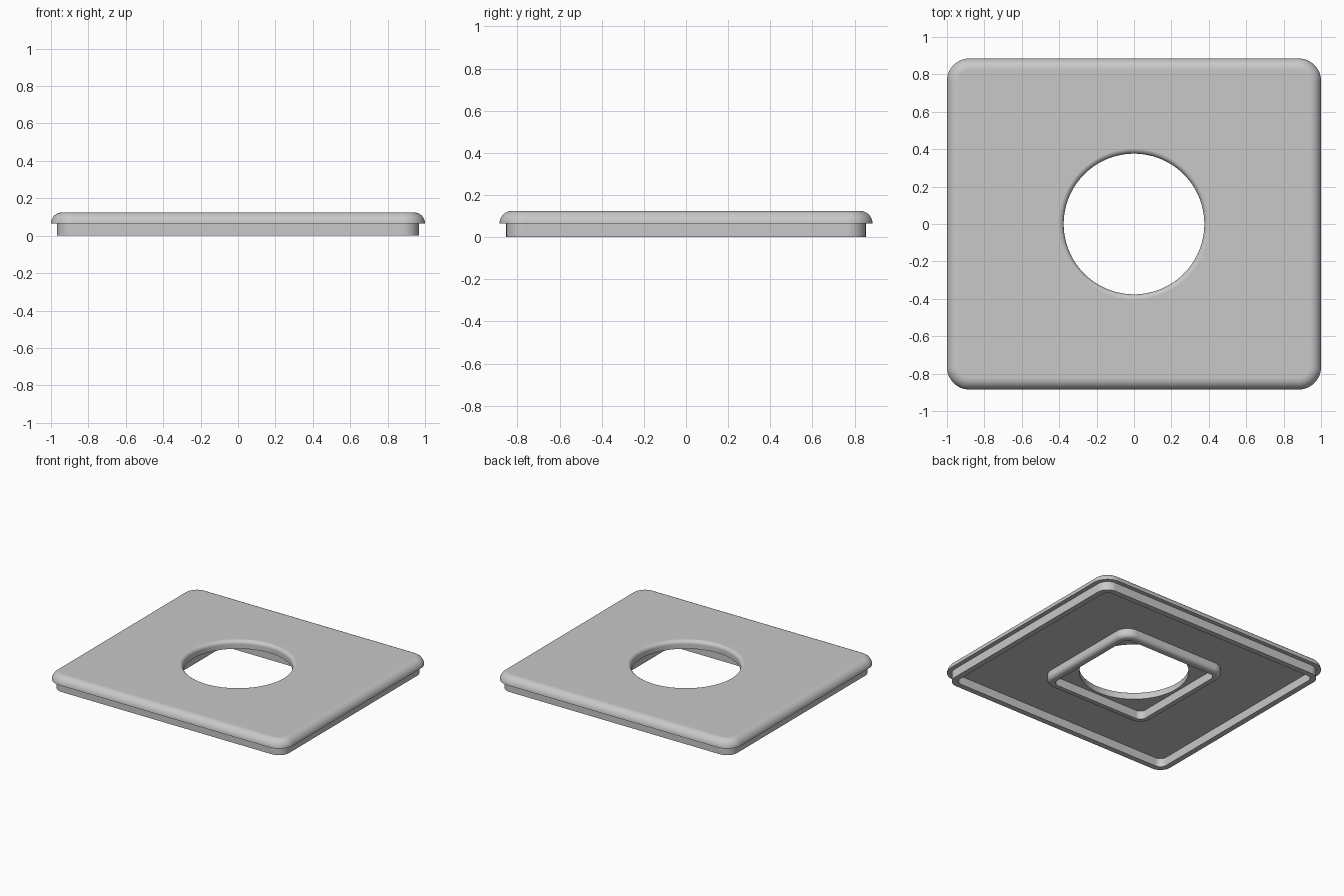
import bpy, bmesh, math

if "Cube" in bpy.data.objects:
    bpy.data.objects.remove(bpy.data.objects["Cube"])

K = 20                      # points per quarter of every loop


def rect_loop(hx, hy, r, z):
    """Rounded rectangle, K points on each corner."""
    pts = []
    for c, (sx, sy) in enumerate([(1, 1), (-1, 1), (-1, -1), (1, -1)]):
        for j in range(K):
            a = math.radians(90 * (c + j / (K - 1)))
            pts.append((sx * (hx - r) + r * math.cos(a),
                        sy * (hy - r) + r * math.sin(a), z))
    return pts


def circle_loop(r, z):
    """Circle with the same number of points."""
    return [(r * math.cos(a), r * math.sin(a), z)
            for a in (math.radians(90 * (i + 0.5) / K) for i in range(4 * K))]


TOP, LIP, FLOOR = 0.125, 0.065, 0.064
loops = []

# round hole with a softened upper edge
HOLE, HF = 0.376, 0.028
loops.append(circle_loop(HOLE, FLOOR))
for i in range(7):
    a = math.radians(15 * i)
    loops.append(circle_loop(HOLE + HF * (1 - math.cos(a)), TOP - HF + HF * math.sin(a)))

# top plate with rounded outer edge
F = TOP - LIP
for i in range(9):
    a = math.radians(90 - 90 * i / 8)
    d = F * (1 - math.cos(a))
    loops.append(rect_loop(1 - d, 0.885 - d, 0.12 - d, LIP + F * math.sin(a)))

# skirt below the lip: outside, bottom rim, inside
loops.append(rect_loop(0.967, 0.853, 0.088, LIP))
loops.append(rect_loop(0.967, 0.853, 0.088, 0))
loops.append(rect_loop(0.925, 0.811, 0.05, 0))
loops.append(rect_loop(0.925, 0.811, 0.05, FLOOR))

# square rib around the hole on the underside, outer lower edge rounded
RIB, RF = 0.452, 0.03
loops.append(rect_loop(RIB, RIB, 0.10, FLOOR))
for i in range(6):
    a = math.radians(18 * i)
    d = RF * (1 - math.cos(a))
    loops.append(rect_loop(RIB - d, RIB - d, 0.10 - d, RF * (1 - math.sin(a))))
loops.append(rect_loop(0.397, 0.397, 0.045, 0))
loops.append(rect_loop(0.397, 0.397, 0.045, FLOOR))

# join the loops into one closed shell
bm = bmesh.new()
rings = [[bm.verts.new(p) for p in lp] for lp in loops]
n = 4 * K
for i, ring in enumerate(rings):
    nxt = rings[(i + 1) % len(rings)]
    for j in range(n):
        k = (j + 1) % n
        bm.faces.new((ring[j], ring[k], nxt[k], nxt[j]))
bmesh.ops.recalc_face_normals(bm, faces=bm.faces)
mesh = bpy.data.meshes.new("cover_plate")
bm.to_mesh(mesh)
bm.free()

plate = bpy.data.objects.new("cover_plate", mesh)
bpy.context.collection.objects.link(plate)

# single grey finish
mat = bpy.data.materials.new("light grey")
mat.diffuse_color = (0.58, 0.58, 0.58, 1)
mat.use_nodes = True
mat.node_tree.nodes["Principled BSDF"].inputs["Base Color"].default_value = mat.diffuse_color
mesh.materials.append(mat)

# smooth fillets, level flat areas
bpy.context.view_layer.objects.active = plate
plate.select_set(True)
bpy.ops.object.shade_smooth_by_angle(angle=math.radians(30))
wn = plate.modifiers.new("flat_areas", 'WEIGHTED_NORMAL')
wn.keep_sharp = True
